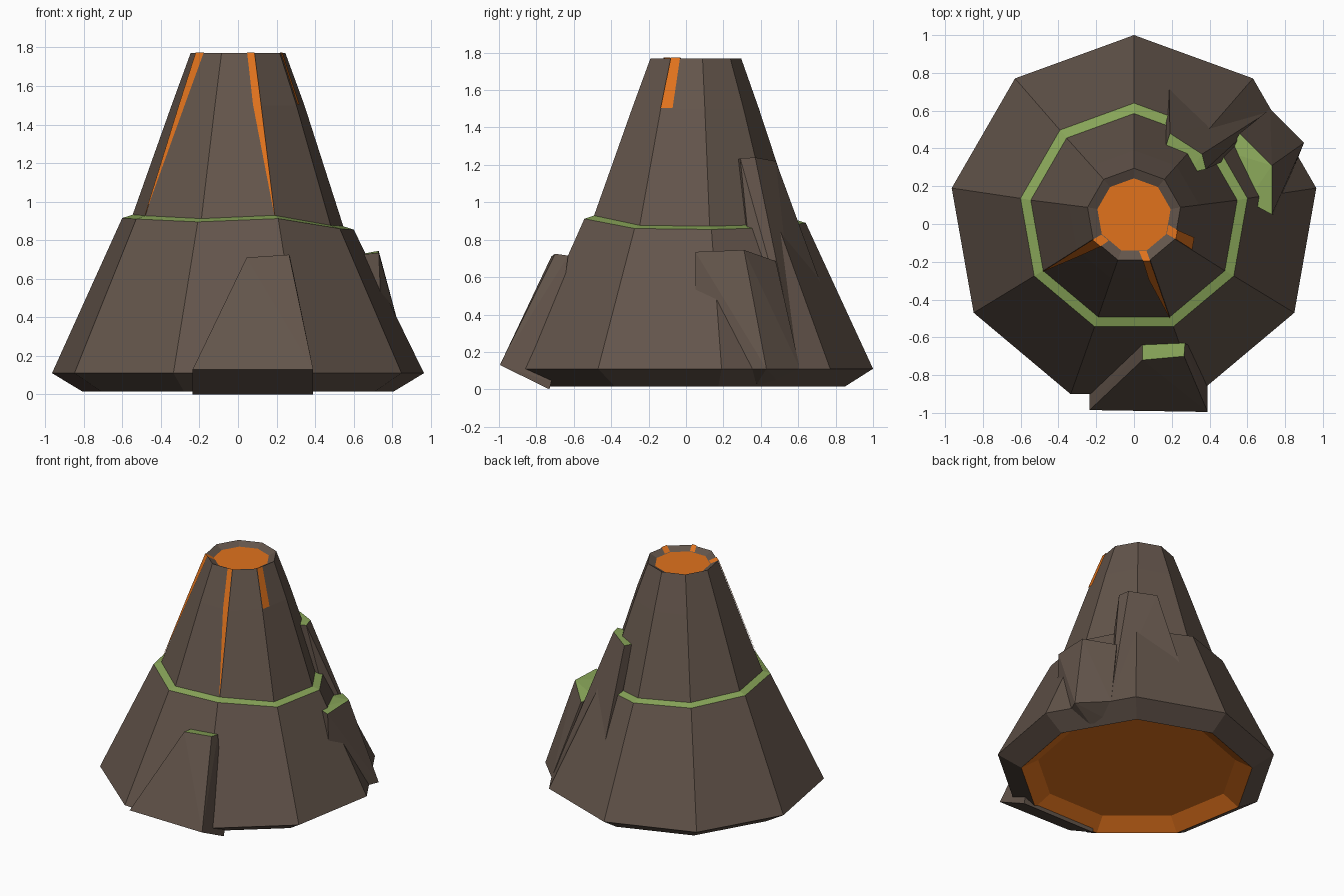
import bpy, bmesh, math
from mathutils import Vector

if "Cube" in bpy.data.objects:
    bpy.data.objects.remove(bpy.data.objects["Cube"])

N = 9


def material(name, rgb):
    m = bpy.data.materials.new(name)
    m.diffuse_color = (*rgb, 1)
    m.use_nodes = True
    m.node_tree.nodes["Principled BSDF"].inputs["Base Color"].default_value = m.diffuse_color
    return m


ROCK = material("rock_brown", (0.125, 0.09, 0.07))
MOSS = material("moss_green", (0.25, 0.38, 0.10))
LAVA = material("lava_orange", (0.75, 0.17, 0.012))


def finish(name, bm, mats):
    me = bpy.data.meshes.new(name)
    bm.to_mesh(me)
    bm.free()
    for m in mats:
        me.materials.append(m)
    ob = bpy.data.objects.new(name, me)
    bpy.context.collection.objects.link(ob)
    return ob


def ring(r, cy, zs):
    """Nine-sided ring with a corner pointing to +y."""
    zs = zs if isinstance(zs, list) else [zs] * N
    return [Vector((r * math.cos(math.radians(90 + 40 * k)),
                    cy + r * math.sin(math.radians(90 + 40 * k)), zs[k])) for k in range(N)]


def loft(bm, rings, mat_of=lambda i: 0):
    rows = [[bm.verts.new(p) for p in r] for r in rings]
    for i in range(len(rows) - 1):
        for k in range(N):
            j = (k + 1) % N
            f = bm.faces.new((rows[i][k], rows[i][j], rows[i + 1][j], rows[i + 1][k]))
            f.material_index = mat_of(i)
    return rows


# Mountain: foot, lower cone, uneven mossy ledge, upper cone, crater lip
ledge = [0.89, 0.90, 0.915, 0.91, 0.895, 0.912, 0.86, 0.855, 0.865]
rings = [ring(0.82, 0.03, 0.015), ring(0.98, 0.02, 0.11), ring(0.61, 0.03, ledge),
         ring(0.555, 0.03, [z + 0.017 for z in ledge]), ring(0.35, 0.04, 1.5),
         ring(0.25, 0.045, 1.77), ring(0.195, 0.045, 1.742)]
bm = bmesh.new()
loft(bm, rings, lambda i: 1 if i == 2 else 0)
finish("mountain", bm, [ROCK, MOSS])

# Crater lava surface
bm = bmesh.new()
bm.faces.new([bm.verts.new(p) for p in ring(0.197, 0.045, 1.743)])
finish("crater_lava", bm, [LAVA])

# Recessed lava-coloured underside
bm = bmesh.new()
rows = loft(bm, [ring(0.70, 0.03, 0.09), ring(0.82, 0.03, 0.015)])
bm.faces.new(rows[0][::-1])
for f in bm.faces:
    f.normal_update()
    if f.normal.z > 0:
        f.normal_flip()
finish("underside", bm, [LAVA])


# Lava streams: strips beside a cone corner, from the crater down the slope
def stream(name, corner, widths):
    bm = bmesh.new()
    pairs = []
    for r, w in zip((rings[6], rings[5], rings[4], rings[3]), widths):
        a, b = r[corner], r[(corner + 1) % N]
        face_dir = (b - a).normalized()
        out = Vector((face_dir.y, -face_dir.x, 0)) * 0.005 + Vector((0, 0, 0.004))
        pairs.append((bm.verts.new(a + out), bm.verts.new(a + face_dir * w + out)))
    for (a, b), (c, d) in zip(pairs, pairs[1:]):
        f = bm.faces.new((a, c, d, b))
        f.normal_update()
        if f.normal.dot(f.calc_center_median() - Vector((0, 0.04, 0))) < 0:
            f.normal_flip()
    finish(name, bm, [LAVA])


stream("lava_stream_left", 3, (0.05, 0.055, 0.04, 0.002))
stream("lava_stream_right", 6, (0.05, 0.05, 0.065))


def mirrored_corner(v):
    return Vector((-v.x, v.y, v.z))


# Middle stream lies on the other side of its corner
bm = bmesh.new()
pairs = []
for r, w in zip((rings[6], rings[5], rings[4], rings[3]), (0.04, 0.038, 0.042, 0.002)):
    p = r[5] + Vector((0, -0.005, 0.004))
    pairs.append((bm.verts.new(p - Vector((w, 0, 0))), bm.verts.new(p)))
for (a, b), (c, d) in zip(pairs, pairs[1:]):
    bm.faces.new((a, c, d, b))
finish("lava_stream_middle", bm, [LAVA])


# Rock buttresses: hulls whose flat tops carry moss
def buttress(name, pts):
    bm = bmesh.new()
    for p in pts:
        bm.verts.new(p)
    res = bmesh.ops.convex_hull(bm, input=bm.verts)
    bmesh.ops.delete(bm, geom=[v for v in res["geom_interior"]
                               if isinstance(v, bmesh.types.BMVert)], context='VERTS')
    bmesh.ops.recalc_face_normals(bm, faces=bm.faces)
    for f in bm.faces:
        f.material_index = 1 if f.normal.z > 0.75 else 0
    finish(name, bm, [ROCK, MOSS])


buttress("front_buttress", [
    (0.045, -0.72, 0.71), (0.265, -0.70, 0.725), (0.045, -0.64, 0.70), (0.27, -0.63, 0.715),
    (-0.235, -0.985, 0.13), (0.39, -0.995, 0.13), (-0.235, -0.73, 0.0), (0.39, -0.73, 0.0),
    (-0.235, -0.72, 0.04), (0.39, -0.72, 0.04)])
buttress("side_buttress", [
    (0.73, 0.05, 0.735), (0.73, 0.31, 0.745), (0.56, 0.48, 0.685), (0.50, 0.38, 0.69),
    (0.60, 0.12, 0.72), (0.74, 0.05, 0.50), (0.90, 0.43, 0.11), (0.72, 0.61, 0.11),
    (0.86, 0.33, 0.11), (0.72, 0.38, 0.03), (0.62, 0.50, 0.03)])
buttress("tall_buttress", [
    (0.38, 0.29, 1.235), (0.36, 0.37, 1.24), (0.19, 0.48, 1.22), (0.165, 0.40, 1.21),
    (0.29, 0.27, 1.225), (0.185, 0.885, 0.12), (0.72, 0.60, 0.12), (0.62, 0.40, 0.15),
    (0.18, 0.50, 0.15)])
